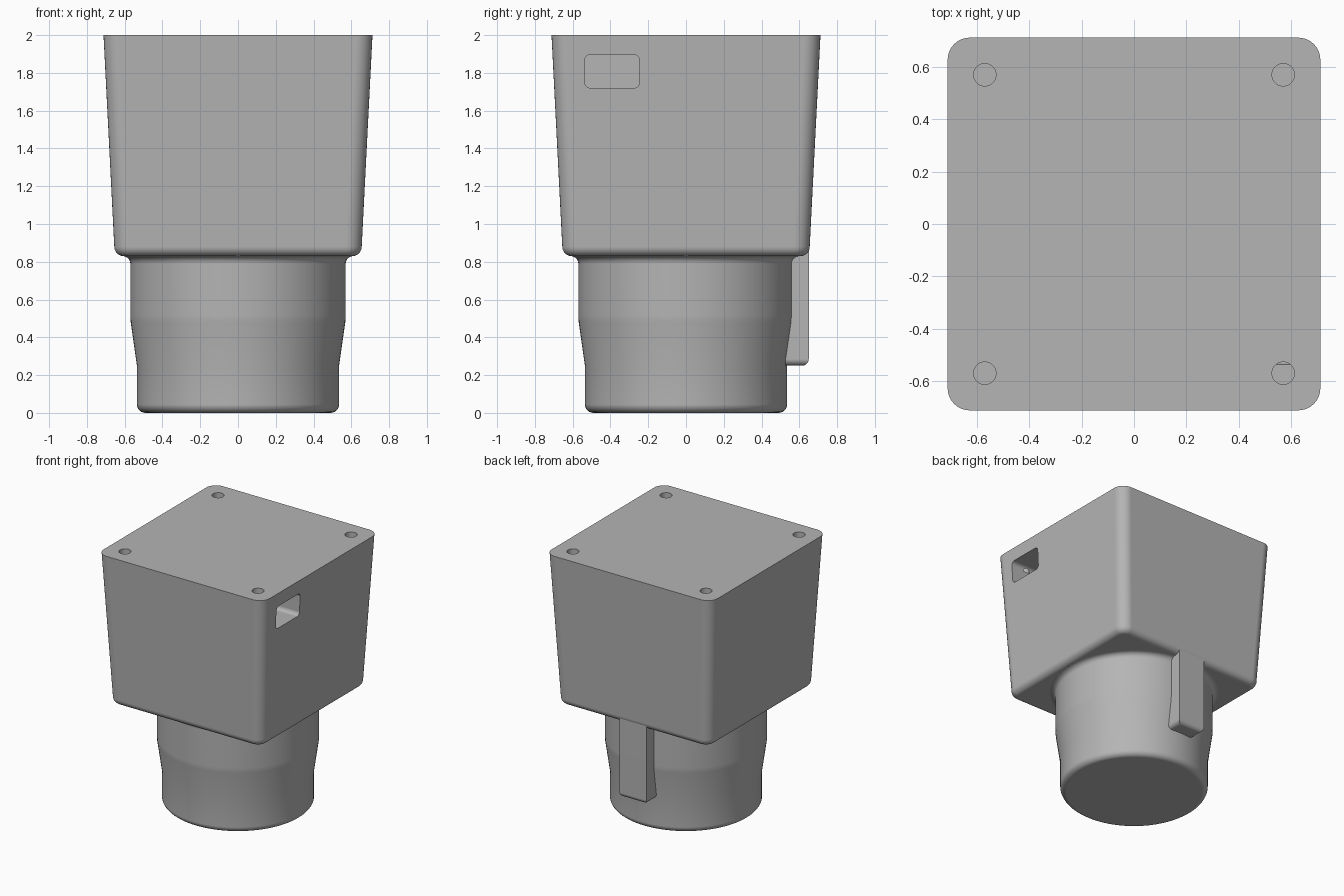
import bpy, bmesh, math

cube = bpy.data.objects.get("Cube")
if cube:
    bpy.data.objects.remove(cube, do_unlink=True)

grey = bpy.data.materials.new("plain grey")
grey.use_nodes = True
COLOUR = (0.46, 0.46, 0.46, 1)
grey.diffuse_color = COLOUR
grey.node_tree.nodes["Principled BSDF"].inputs["Base Color"].default_value = COLOUR


def make_object(name, bm):
    bmesh.ops.recalc_face_normals(bm, faces=bm.faces)
    mesh = bpy.data.meshes.new(name)
    bm.to_mesh(mesh)
    bm.free()
    mesh.materials.append(grey)
    obj = bpy.data.objects.new(name, mesh)
    bpy.context.collection.objects.link(obj)
    return obj


def activate(obj):
    bpy.ops.object.select_all(action='DESELECT')
    obj.select_set(True)
    bpy.context.view_layer.objects.active = obj


def finish(obj):
    activate(obj)
    bpy.ops.object.shade_smooth_by_angle(angle=math.radians(32))
    mod = obj.modifiers.new("even shading", 'WEIGHTED_NORMAL')
    mod.keep_sharp = True


def loft(rings):
    """Skin a stack of closed rings and cap both ends."""
    bm = bmesh.new()
    loops = [[bm.verts.new(p) for p in ring] for ring in rings]
    n = len(loops[0])
    for a, b in zip(loops, loops[1:]):
        for i in range(n):
            j = (i + 1) % n
            bm.faces.new((a[i], a[j], b[j], b[i]))
    bm.faces.new(loops[0][::-1])
    bm.faces.new(loops[-1])
    return bm


def rounded_rect(hw, hh, r, steps=8):
    """Outline of a rectangle with rounded corners."""
    pts = []
    for q, (sx, sy) in enumerate([(1, 1), (-1, 1), (-1, -1), (1, -1)]):
        for k in range(steps + 1):
            a = math.radians(90 * (q + k / steps))
            pts.append((sx * (hw - r) + r * math.cos(a), sy * (hh - r) + r * math.sin(a)))
    return pts


def circle(r, z, n=96, x=0, y=0):
    return [(x + r * math.cos(2 * math.pi * i / n),
             y + r * math.sin(2 * math.pi * i / n), z) for i in range(n)]


# Tapered square housing with rounded lower rim
FILLET, BASE_Z, BASE_HALF, TOP_HALF = 0.05, 0.83, 0.655, 0.712
rings = []
for k in range(7):
    a = math.radians(15 * k)
    half = BASE_HALF - FILLET * (1 - math.sin(a))
    z = BASE_Z + FILLET * (1 - math.cos(a))
    radius = 0.085 - FILLET * (1 - math.sin(a))
    rings.append([(x, y, z) for x, y in rounded_rect(half, half, radius)])
rings.append([(x, y, 2.0) for x, y in rounded_rect(TOP_HALF, TOP_HALF, 0.085)])
housing = make_object("housing", loft(rings))

# Cutters: four shallow screw holes and a side port pocket
cutters = []
for sx in (-1, 1):
    for sy in (-1, 1):
        hole = loft([circle(0.043, z, 32, 0.57 * sx, 0.57 * sy) for z in (1.86, 2.1)])
        cutters.append(make_object("screw_hole_cutter", hole))
port = rounded_rect(0.145, 0.088, 0.03)
cutters.append(make_object("port_cutter", loft(
    [[(x, y - 0.391, z + 1.808) for y, z in port] for x in (0.40, 0.85)])))

activate(housing)
for cutter in cutters:
    mod = housing.modifiers.new("cut", 'BOOLEAN')
    mod.operation = 'DIFFERENCE'
    mod.solver = 'EXACT'
    mod.object = cutter
    bpy.ops.object.modifier_apply(modifier=mod.name)
    bpy.data.objects.remove(cutter, do_unlink=True)
finish(housing)

# Round stepped plug below the housing, flaring into it at the top
profile = [(0.535 - 0.045 * (1 - math.sin(math.radians(15 * k))),
            0.045 * (1 - math.cos(math.radians(15 * k)))) for k in range(7)]
profile += [(0.535, 0.25), (0.568, 0.48), (0.57, 0.52)]
profile += [(0.57 + 0.04 * (1 - math.cos(math.radians(15 * k))),
             0.79 + 0.04 * math.sin(math.radians(15 * k))) for k in range(7)]
profile.append((0.60, 0.86))
plug = make_object("plug", loft([circle(r, z) for r, z in profile]))
finish(plug)

# Locating key down the back of the plug, rounded at its lower end
bm = bmesh.new()
bmesh.ops.create_cube(bm, size=1)
for v in bm.verts:
    v.co.x *= 0.23
    v.co.y = 0.65 if v.co.y > 0 else 0.40
    v.co.z = 0.92 if v.co.z > 0 else 0.25
low_edges = [e for e in bm.edges if all(v.co.z < 0.3 for v in e.verts)]
bmesh.ops.bevel(bm, geom=low_edges, offset=0.035, segments=5, profile=0.5, affect='EDGES')
key = make_object("locating_key", bm)
finish(key)
